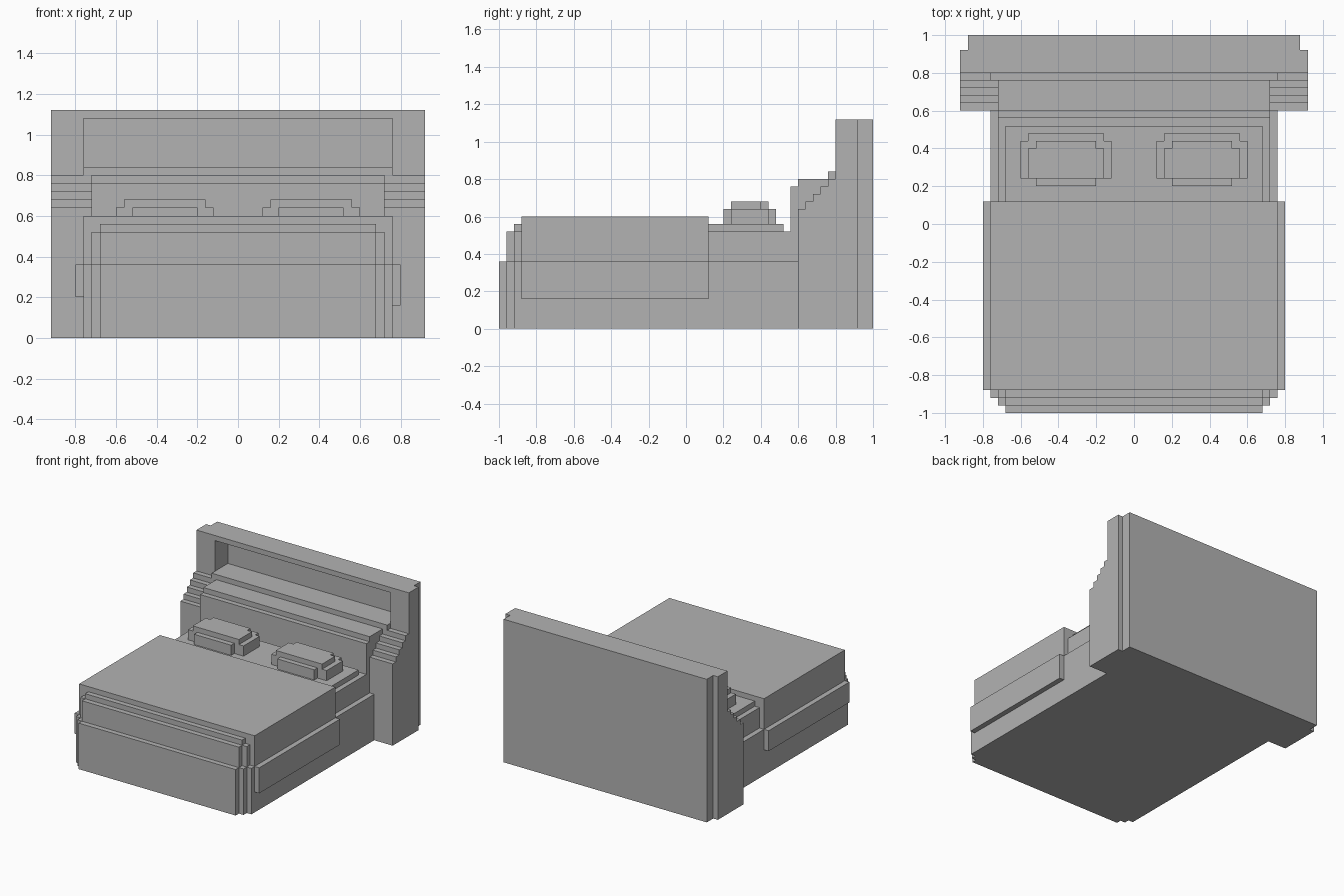
import bpy, bmesh
from mathutils import Vector

cube = bpy.data.objects.get("Cube")
if cube:
    bpy.data.objects.remove(cube, do_unlink=True)

grey = bpy.data.materials.new("plain grey")
grey.use_nodes = True
GREY = (0.45, 0.45, 0.45, 1)
grey.diffuse_color = GREY
grey.node_tree.nodes["Principled BSDF"].inputs["Base Color"].default_value = GREY


def extrude(name, outline, axis, lo, hi):
    """Solid from a closed outline: 'z' takes (x, y) points, 'x' takes (y, z) points."""
    place = (lambda p, h: (p[0], p[1], h)) if axis == "z" else (lambda p, h: (h, p[0], p[1]))
    bm = bmesh.new()
    face = bm.faces.new([bm.verts.new(place(p, lo)) for p in outline])
    moved = bmesh.ops.extrude_face_region(bm, geom=[face])["geom"]
    verts = [v for v in moved if isinstance(v, bmesh.types.BMVert)]
    shift = Vector(place((0, 0), hi - lo))
    bmesh.ops.translate(bm, verts=verts, vec=shift)
    bmesh.ops.recalc_face_normals(bm, faces=bm.faces)
    mesh = bpy.data.meshes.new(name)
    bm.to_mesh(mesh)
    bm.free()
    mesh.materials.append(grey)
    obj = bpy.data.objects.new(name, mesh)
    bpy.context.collection.objects.link(obj)
    return obj


def box(name, x0, x1, y0, y1, z0, z1):
    return extrude(name, [(x0, y0), (x1, y0), (x1, y1), (x0, y1)], "z", z0, z1)


def mirrored(half, cx=0):
    """Complete a plan outline whose right half is listed front to back."""
    return [(cx + x, y) for x, y in half] + [(cx - x, y) for x, y in reversed(half)]


# Bed frame with a stepped foot end
extrude("bed_base", mirrored([(.68, -1), (.68, -.96), (.72, -.96), (.72, -.92),
                              (.76, -.92), (.76, .6)]), "z", 0, .36)

# Mattress with a narrower top layer
extrude("mattress", mirrored([(.68, -.96), (.68, -.92), (.72, -.92), (.72, .56)]),
        "z", .36, .52)
box("mattress_top", -.68, .68, -.92, .52, .52, .56)

# Blanket and its hanging sides
box("blanket", -.76, .76, -.88, .12, .36, .6)
box("blanket_side_left", .76, .8, -.88, .12, .16, .36)
box("blanket_side_right", -.8, -.76, -.88, .12, .2, .36)

# Pillows, two layers each
for side, cx in (("left", .36), ("right", -.36)):
    extrude("pillow_" + side, mirrored([(.16, .2), (.16, .24), (.24, .24), (.24, .44),
                                        (.2, .44), (.2, .48)], cx), "z", .56, .64)
    extrude("pillow_top_" + side, mirrored([(.2, .24), (.2, .4), (.16, .4), (.16, .44)], cx),
            "z", .64, .68)

# Padded backrest and ledge
extrude("backrest", [(.56, .36), (.56, .76), (.6, .76), (.6, .8), (.8, .8), (.8, 0),
                     (.6, 0), (.6, .36)], "x", -.72, .72)
box("ledge", -.76, .76, .76, .8, .8, .84)

# Stepped side posts
steps = [(.8, 0), (.6, 0)]
for i in range(5):
    y, z = .6 + .04 * i, .64 + .04 * i
    steps += [(y, z), (y + .04, z)]
extrude("side_post_left", steps, "x", .72, .92)
extrude("side_post_right", steps, "x", -.92, -.72)

# Headboard with a recessed shelf
headboard = extrude("headboard", mirrored([(.92, .8), (.92, .92), (.88, .92), (.88, 1)]),
                    "z", 0, 1.12)
cutter = box("recess_cutter", -.76, .76, .7, .96, .84, 1.08)
cutter.hide_render = True
cutter.hide_viewport = True
cut = headboard.modifiers.new("recess", "BOOLEAN")
cut.operation = "DIFFERENCE"
cut.solver = "EXACT"
cut.object = cutter
